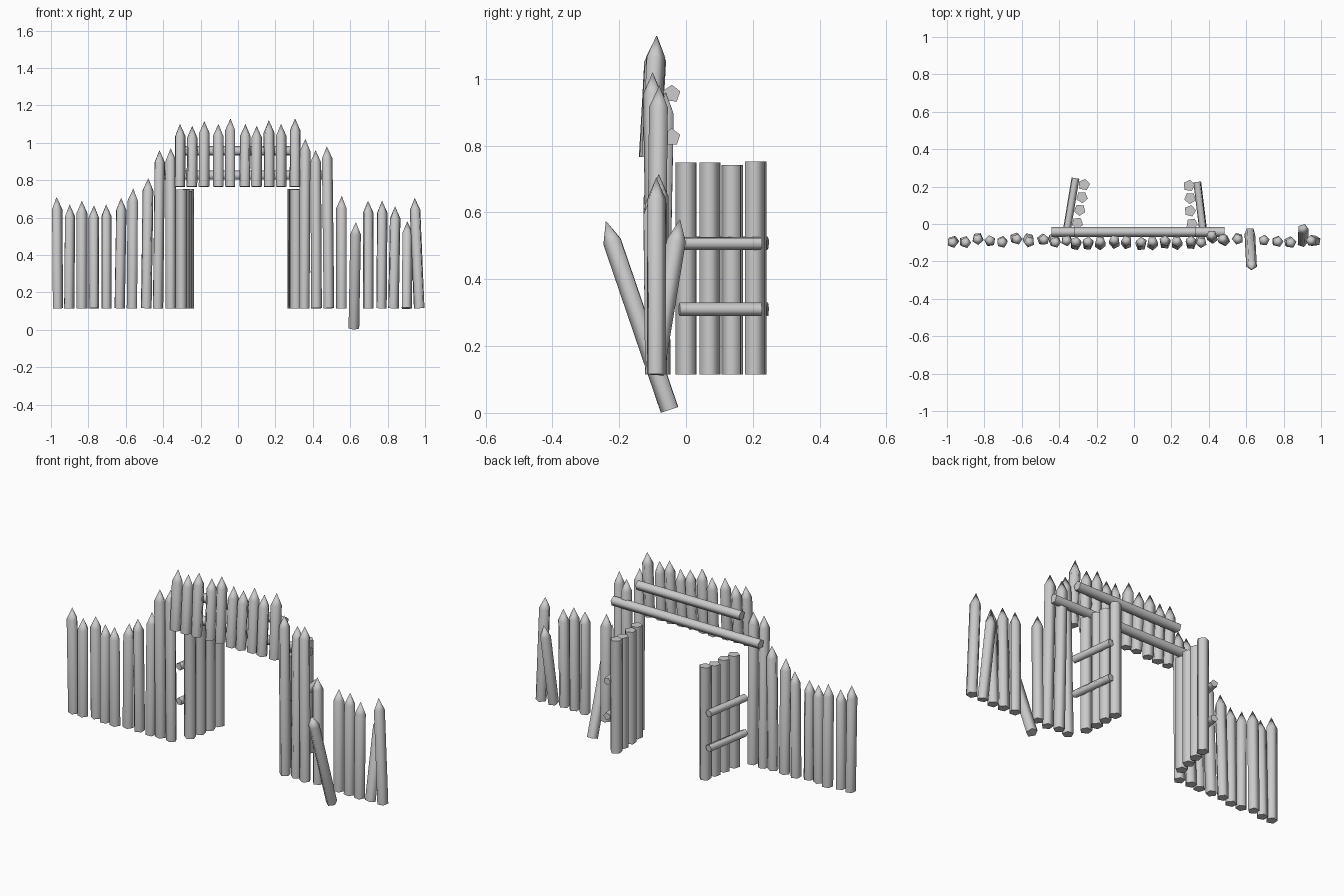
import bpy, bmesh, math, random
from mathutils import Vector, Matrix

random.seed(4)
if "Cube" in bpy.data.objects:
    bpy.data.objects.remove(bpy.data.objects["Cube"])

SIDES = 5
GROUND = 0.115

wood = bpy.data.materials.new("grey_wood")
wood.use_nodes = True
wood.diffuse_color = (0.6, 0.6, 0.6, 1)
wood.node_tree.nodes["Principled BSDF"].inputs["Base Color"].default_value = wood.diffuse_color


def log(name, start, end, radius=0.03, point=0.0, twist=None):
    """Five-sided log from start to end, optionally sharpened at the end."""
    start, end = Vector(start), Vector(end)
    axis = end - start
    twist = random.uniform(0, math.tau) if twist is None else twist
    bm = bmesh.new()

    def ring(z):
        return [bm.verts.new((radius * math.cos(twist + math.tau * i / SIDES),
                              radius * math.sin(twist + math.tau * i / SIDES), z))
                for i in range(SIDES)]

    low, high = ring(0), ring(axis.length - point)
    bm.faces.new(low[::-1])
    tip = bm.verts.new((0, 0, axis.length)) if point else None
    for i in range(SIDES):
        j = (i + 1) % SIDES
        bm.faces.new((low[i], low[j], high[j], high[i]))
        if tip:
            bm.faces.new((high[i], high[j], tip))
    if not tip:
        bm.faces.new(high)
    turn = Vector((0, 0, 1)).rotation_difference(axis).to_matrix().to_4x4()
    bm.transform(Matrix.Translation(start) @ turn)
    for f in bm.faces:
        f.smooth = True
    mesh = bpy.data.meshes.new(name)
    bm.to_mesh(mesh)
    bm.free()
    mesh.set_sharp_from_angle(angle=math.radians(80))
    mesh.materials.append(wood)
    obj = bpy.data.objects.new(name, mesh)
    bpy.context.collection.objects.link(obj)
    return obj


# Palisade walls: bottom x, tip x, tip height
right_wall = [(-.965, -.97, .71), (-.905, -.90, .67), (-.835, -.835, .69),
              (-.77, -.77, .665), (-.705, -.705, .67), (-.635, -.625, .705),
              (-.565, -.56, .755), (-.49, -.48, .81), (-.43, -.42, .96), (-.36, -.36, .97)]
left_wall = [(.355, .36, 1.02), (.42, .415, .96), (.485, .475, .98), (.555, .555, .715),
             (.695, .695, .69), (.765, .77, .69), (.83, .84, .66), (.97, .945, .705)]
for side, wall in (("right", right_wall), ("left", left_wall)):
    for i, (x0, x1, z) in enumerate(wall):
        y0 = -.085 + random.uniform(-.012, .012)
        y1 = -.06 if x1 == .415 else -.09 + random.uniform(-.012, .012)
        log(f"{side}_wall_stake_{i + 1}", (x0, y0, GROUND), (x1, y1, z), point=.065)

# Loose stakes: one fallen forward, one leaning back
log("fallen_stake", (.62, -.047, .01), (.63, -.24, .575), point=.065)
log("leaning_stake", (.9, -.095, GROUND), (.905, -.018, .58), point=.065)

# Short stakes hung above the gateway
gate_top = [(-.31, 1.1), (-.245, 1.09), (-.18, 1.115), (-.105, 1.1), (-.04, 1.13),
            (.04, 1.1), (.1, 1.09), (.165, 1.12), (.23, 1.1), (.305, 1.13)]
for i, (x, z) in enumerate(gate_top):
    shift = random.uniform(-.008, .008)
    log(f"gate_top_stake_{i + 1}", (x + shift / 2, -.107 + shift, .765),
        (x, -.088 + shift, z), point=.065)

# Rails behind the gateway stakes
log("lower_gate_rail", (-.44, -.043, .825), (.485, -.043, .825), .027)
log("upper_gate_rail", (-.32, -.043, .955), (.33, -.043, .955), .027)

# Open doors: flat-topped posts and two rails each
posts = {"right": [(-.303, .005), (-.29, .075), (-.278, .143), (-.267, .21)],
         "left": [(.31, .0), (.3, .07), (.3, .138), (.294, .205)]}
rails = {"right": ((-.357, -.02), (-.313, .245)),
         "left": ((.368, -.02), (.338, .225))}
for side, spots in posts.items():
    for i, (x, y) in enumerate(spots):
        log(f"{side}_door_post_{i + 1}", (x, y, GROUND), (x, y, (.75, .75, .742, .753)[i]), .032)
    (xa, ya), (xb, yb) = rails[side]
    for level, z in (("lower", .31), ("upper", .508)):
        log(f"{side}_door_{level}_rail", (xa, ya, z), (xb, yb, z), .021)
